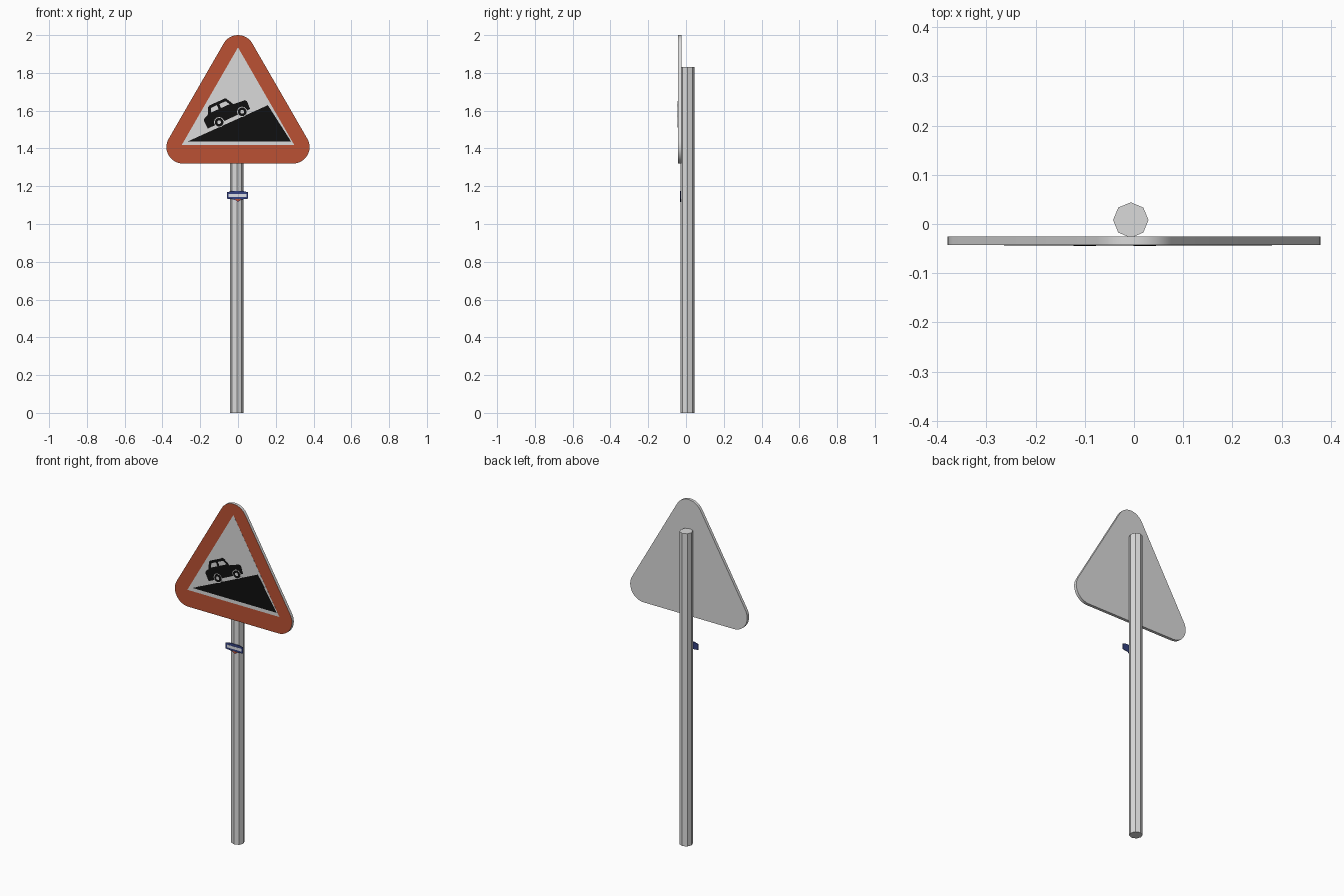
import bpy, bmesh, math
from mathutils import Vector

if "Cube" in bpy.data.objects:
    bpy.data.objects.remove(bpy.data.objects["Cube"])


def material(name, r, g, b):
    m = bpy.data.materials.new(name)
    m.diffuse_color = (r, g, b, 1)
    m.use_nodes = True
    m.node_tree.nodes["Principled BSDF"].inputs["Base Color"].default_value = m.diffuse_color
    return m


GREY = material("light_grey", 0.70, 0.70, 0.70)
RED = material("sign_red", 0.50, 0.083, 0.034)
BLACK = material("black", 0.005, 0.005, 0.005)
BLUE = material("dark_blue", 0.035, 0.055, 0.22)
PALE = material("pale_white", 0.75, 0.77, 0.82)


def prism(name, pts, y_front, y_back, mat, front_mat=None):
    """Extrude an (x, z) outline between two y planes."""
    bm = bmesh.new()
    front = bm.faces.new([bm.verts.new((x, y_front, z)) for x, z in pts])
    res = bmesh.ops.extrude_face_region(bm, geom=[front], use_keep_orig=True)
    for v in res["geom"]:
        if isinstance(v, bmesh.types.BMVert):
            v.co.y = y_back
    bmesh.ops.recalc_face_normals(bm, faces=bm.faces)
    if front_mat:
        for f in bm.faces:
            f.material_index = 1 if f.normal.y < -0.9 else 0
    me = bpy.data.meshes.new(name)
    bm.to_mesh(me)
    bm.free()
    me.materials.append(mat)
    if front_mat:
        me.materials.append(front_mat)
    ob = bpy.data.objects.new(name, me)
    bpy.context.collection.objects.link(ob)
    return ob


def circle(cx, cz, r, n=16, start=0.0, sweep=math.tau, closed=True):
    k = n if closed else n - 1
    return [(cx + r * math.cos(start + sweep * i / k),
             cz + r * math.sin(start + sweep * i / k)) for i in range(n)]


# Octagonal pole
bpy.ops.mesh.primitive_cylinder_add(vertices=8, radius=0.036, depth=1.83,
                                    location=(-0.0065, 0.008, 0.915))
pole = bpy.context.object
pole.name = pole.data.name = "pole"
pole.data.materials.append(GREY)

# Rounded triangular plate: red front, grey rim and back
FACE = -0.0425
R, HALF, TOP = 0.087, 0.292, 1.913
LOW = TOP - HALF * math.sqrt(3)
outline = []
for cx, cz, start in ((HALF, LOW, -90), (0, TOP, 30), (-HALF, LOW, 150)):
    outline += circle(cx, cz, R, 13, math.radians(start), math.radians(120), False)
plate = prism("sign_plate", outline, FACE, -0.025, GREY, RED)
bpy.ops.object.select_all(action='DESELECT')
plate.select_set(True)
bpy.context.view_layer.objects.active = plate
bpy.ops.object.shade_smooth_by_angle(angle=math.radians(30))


# Painted layers, each slightly prouder than the one below
def paint(name, pts, layer, mat):
    return prism(name, pts, FACE - 0.0005 * layer, FACE + 0.001, mat)


paint("white_triangle", [(-0.298, 1.418), (0.298, 1.418), (0, 1.935)], 1, GREY)
paint("hill", [(-0.264, 1.438), (0.28, 1.438), (0.158, 1.629)], 2, BLACK)

# Car climbing the hill, drawn in slope coordinates from the rear wheel
ORIGIN, ANGLE = Vector((-0.10, 1.539)), math.radians(24.3)
C, S = math.cos(ANGLE), math.sin(ANGLE)


def on_slope(pts):
    return [(ORIGIN.x + u * C - v * S, ORIGIN.y + u * S + v * C) for u, v in pts]


paint("car_body", on_slope([
    (-0.068, -0.006), (0.178, -0.004), (0.18, 0.04), (0.172, 0.05), (0.108, 0.056),
    (0.086, 0.098), (0.078, 0.102), (-0.01, 0.102), (-0.02, 0.097), (-0.04, 0.058),
    (-0.062, 0.052), (-0.07, 0.04)]), 2, BLACK)
paint("rear_window", on_slope([
    (-0.02, 0.064), (0.026, 0.064), (0.026, 0.087), (-0.006, 0.087)]), 3, GREY)
paint("front_window", on_slope([
    (0.04, 0.064), (0.09, 0.064), (0.077, 0.087), (0.04, 0.087)]), 3, GREY)
for name, u in (("rear", 0.0), ("front", 0.134)):
    paint(name + "_wheel_arch", on_slope(circle(u, 0, 0.027)), 3, GREY)
    paint(name + "_wheel", on_slope(circle(u, 0, 0.023)), 4, BLACK)
    paint(name + "_hub", on_slope(circle(u, 0, 0.010, 12)), 5, GREY)

# Small blue tag on the pole with a pale band and a red tip
prism("tag", [(-0.058, 1.134), (-0.02, 1.13), (0, 1.116), (0.02, 1.13), (0.053, 1.134),
              (0.053, 1.168), (0.03, 1.174), (-0.035, 1.174), (-0.058, 1.168)],
      -0.0305, -0.0275, BLUE)
prism("tag_band", [(-0.05, 1.143), (0.045, 1.143), (0.045, 1.159), (-0.05, 1.159)],
      -0.0312, -0.029, PALE)
prism("tag_tip", [(-0.018, 1.132), (0, 1.119), (0.018, 1.132)],
      -0.0312, -0.029, RED)
